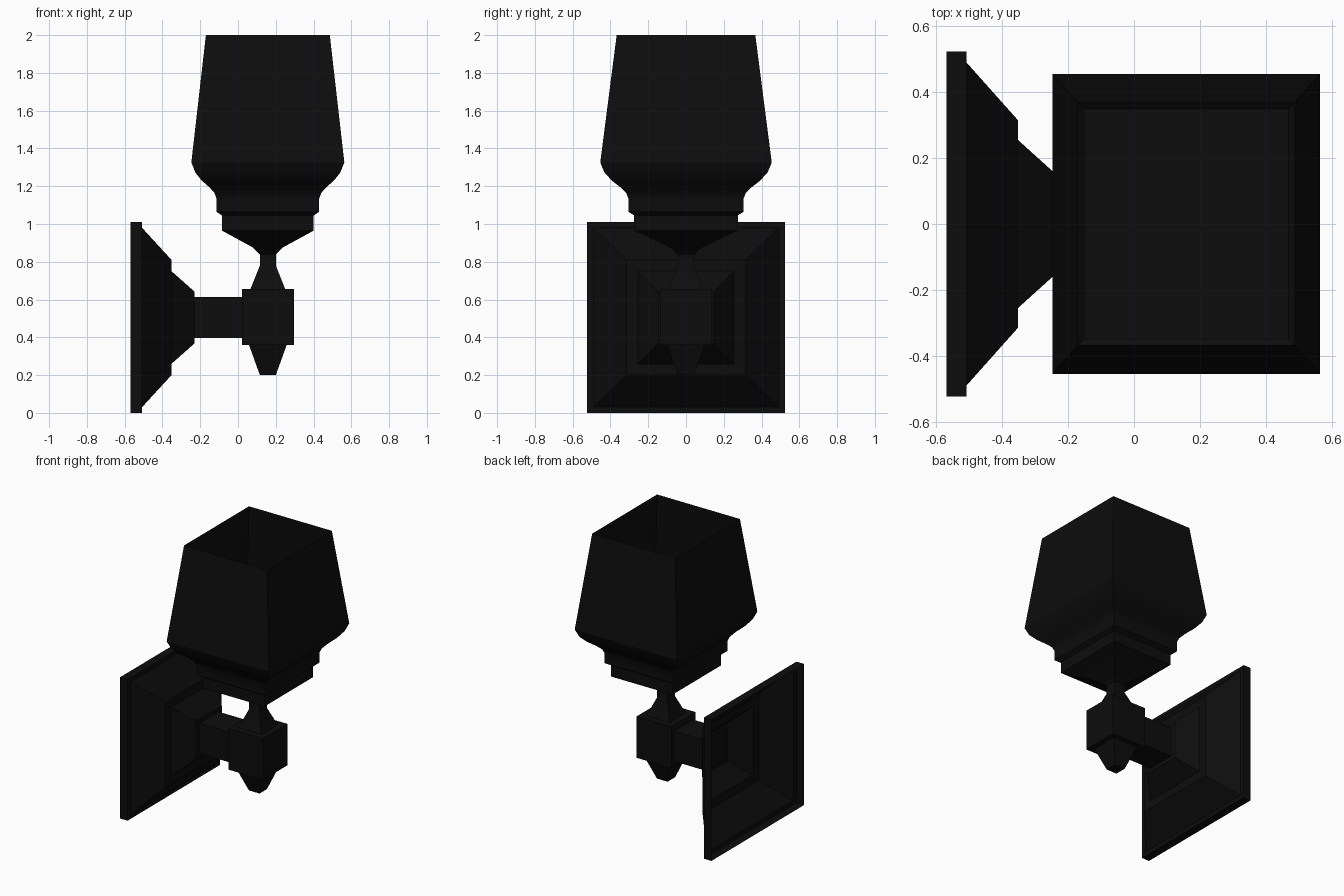
import bpy, bmesh, math

if "Cube" in bpy.data.objects:
    bpy.data.objects.remove(bpy.data.objects["Cube"])

CX, CZ = 0.158, 0.505  # lamp axis and arm height

black = bpy.data.materials.new("black_metal")
black.diffuse_color = (0.004, 0.004, 0.004, 1)
black.use_nodes = True
black.node_tree.nodes["Principled BSDF"].inputs["Base Color"].default_value = black.diffuse_color


def loft(name, sections, axis='Z', cap_start=True, cap_end=True):
    """Skin rectangular sections (position, half width, half depth) along an axis."""
    bm = bmesh.new()
    loops = []
    for p, a, b in sections:
        corners = [(-a, -b), (a, -b), (a, b), (-a, b)]
        if axis == 'Z':
            pts = [(CX + u, v, p) for u, v in corners]
        else:
            pts = [(p, u, CZ + v) for u, v in corners]
        loops.append([bm.verts.new(c) for c in pts])
    for lo, hi in zip(loops, loops[1:]):
        for i in range(4):
            j = (i + 1) % 4
            bm.faces.new((lo[i], lo[j], hi[j], hi[i]))
    if cap_start:
        bm.faces.new(loops[0][::-1])
    if cap_end:
        bm.faces.new(loops[-1])
    me = bpy.data.meshes.new(name)
    bm.to_mesh(me)
    bm.free()
    me.materials.append(black)
    ob = bpy.data.objects.new(name, me)
    bpy.context.collection.objects.link(ob)
    bpy.context.view_layer.objects.active = ob
    bpy.ops.object.select_all(action='DESELECT')
    ob.select_set(True)
    bpy.ops.object.shade_smooth_by_angle(angle=math.radians(25))
    return ob


# Stepped wall plate, hollow at the back
loft("wall_plate", [
    (-0.568, 0.523, 0.505), (-0.508, 0.523, 0.505), (-0.508, 0.49, 0.475),
    (-0.352, 0.315, 0.305), (-0.352, 0.255, 0.245), (-0.23, 0.145, 0.137)],
    'X', cap_start=False)

# Horizontal arm
loft("arm", [(-0.24, 0.108, 0.108), (0.03, 0.108, 0.108)], 'X')

# Block with tapered finial below and neck above
loft("joint_block", [(0.36, 0.138, 0.138), (0.655, 0.138, 0.138)])
loft("finial", [(0.2, 0.042, 0.042), (0.36, 0.1, 0.1)])
loft("neck", [(0.655, 0.092, 0.092), (0.78, 0.042, 0.042), (0.845, 0.042, 0.042)])

# Stepped cup holding the shade
loft("shade_holder", [
    (0.838, 0.042, 0.042), (0.875, 0.078, 0.082), (0.965, 0.243, 0.274),
    (1.045, 0.243, 0.274), (1.065, 0.272, 0.305), (1.135, 0.272, 0.305),
    (1.165, 0.283, 0.317), (1.195, 0.31, 0.348)])

# Thin open-topped shade with curved bottom
loft("shade", [
    (1.195, 0.31, 0.348), (1.23, 0.35, 0.393), (1.273, 0.384, 0.432),
    (1.326, 0.405, 0.454), (2.0, 0.328, 0.367)], cap_end=False)
